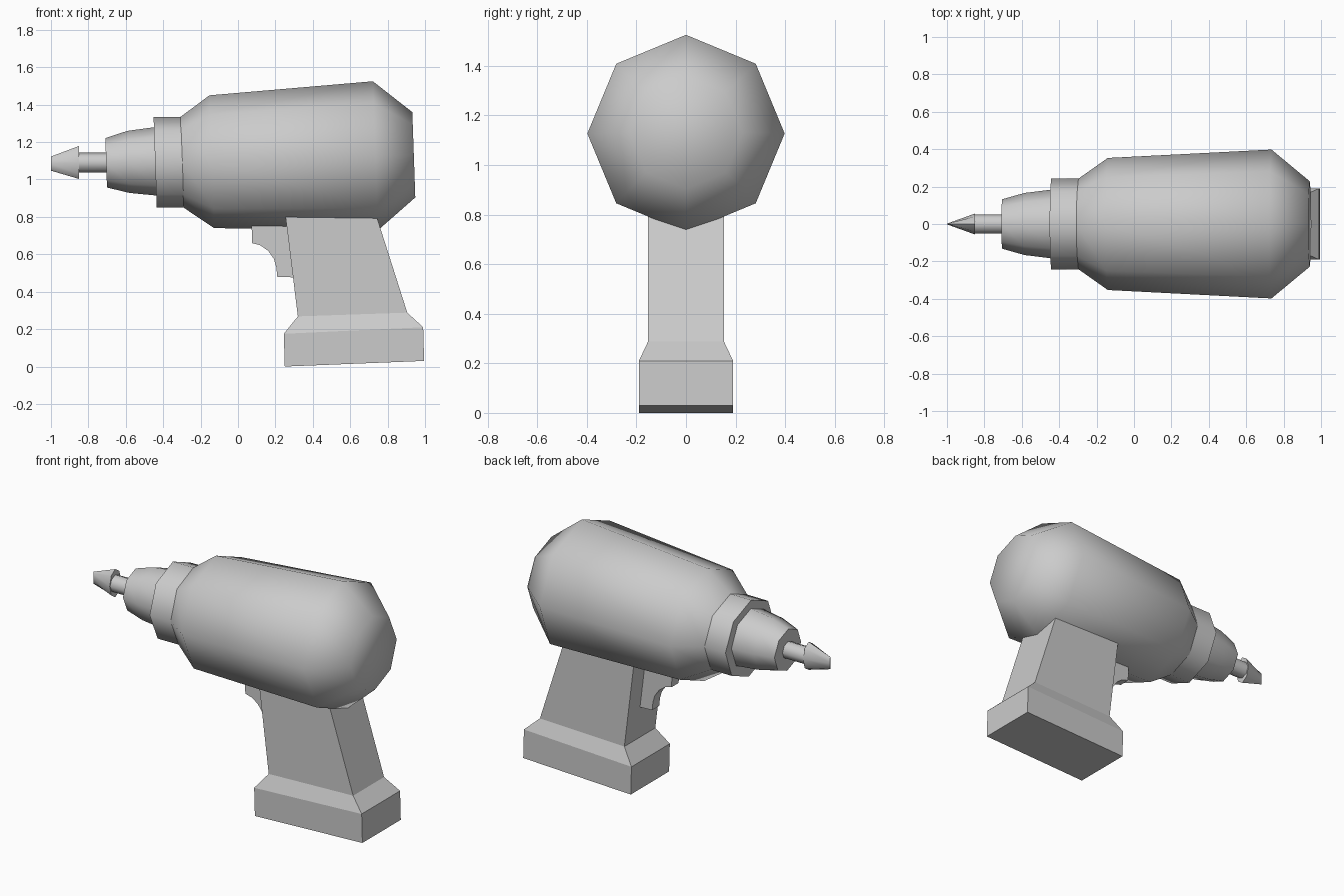
import bpy, bmesh
from math import sin, cos, tau, radians

if "Cube" in bpy.data.objects:
    bpy.data.objects.remove(bpy.data.objects["Cube"])

TILT = 0.035  # the barrel leans slightly, so its rings do too


def finish(name, bm, smooth=None):
    bmesh.ops.recalc_face_normals(bm, faces=bm.faces)
    me = bpy.data.meshes.new(name)
    bm.to_mesh(me)
    bm.free()
    ob = bpy.data.objects.new(name, me)
    bpy.context.collection.objects.link(ob)
    if smooth:
        bpy.ops.object.select_all(action='DESELECT')
        ob.select_set(True)
        bpy.context.view_layer.objects.active = ob
        bpy.ops.object.shade_smooth_by_angle(angle=radians(smooth))
    return ob


def loft(bm, rings):
    loops = [[bm.verts.new(p) for p in ring] for ring in rings]
    n = len(loops[0])
    for a, b in zip(loops, loops[1:]):
        for i in range(n):
            j = (i + 1) % n
            bm.faces.new((a[i], a[j], b[j], b[i]))
    bm.faces.new(loops[0])
    bm.faces.new(loops[-1])


def turned(name, rings, smooth=50, tilt=TILT):
    """Eight-sided part along x; rings are (x, centre z, y radius, z radius)."""
    bm = bmesh.new()
    loft(bm, [[(x - tilt * rz * sin(i * tau / 8), ry * cos(i * tau / 8),
                zc + rz * sin(i * tau / 8)) for i in range(8)]
              for x, zc, ry, rz in rings])
    return finish(name, bm, smooth)


# Motor housing
turned("motor_housing", [(-0.30, 1.092, 0.24, 0.242), (-0.14, 1.095, 0.353, 0.355),
                         (0.735, 1.127, 0.398, 0.398), (0.94, 1.132, 0.228, 0.228)], 55)

# Collar and chuck
turned("collar", [(-0.443, 1.091, 0.242, 0.242), (-0.295, 1.092, 0.242, 0.242)])
turned("chuck", [(-0.705, 1.089, 0.132, 0.132), (-0.585, 1.094, 0.166, 0.166),
                 (-0.43, 1.097, 0.185, 0.184)])

# Bit: round shaft and a head flattening to a blade
turned("bit_shaft", [(-0.86, 1.09, 0.052, 0.053), (-0.69, 1.09, 0.052, 0.053)])
turned("bit_head", [(-1.0, 1.085, 0.002, 0.038), (-0.85, 1.091, 0.056, 0.088)], 40, 0)

# Grip with a flared base; sections are (front x, front z, back x, back z, half width)
bm = bmesh.new()
loft(bm, [[(x0, -w, z0), (x1, -w, z1), (x1, w, z1), (x0, w, z0)]
          for x0, z0, x1, z1, w in [(0.25, 0.0, 0.995, 0.03, 0.19),
                                    (0.245, 0.175, 0.99, 0.21, 0.19),
                                    (0.32, 0.268, 0.905, 0.288, 0.153),
                                    (0.242, 0.9, 0.71, 0.9, 0.153)]])
finish("grip", bm)

# Trigger
profile = [(0.072, 0.80), (0.075, 0.66), (0.12, 0.648), (0.162, 0.618), (0.192, 0.575),
           (0.205, 0.53), (0.21, 0.48), (0.34, 0.475), (0.34, 0.80)]
bm = bmesh.new()
loft(bm, [[(x, y, z) for x, z in profile] for y in (-0.035, 0.035)])
finish("trigger", bm)
